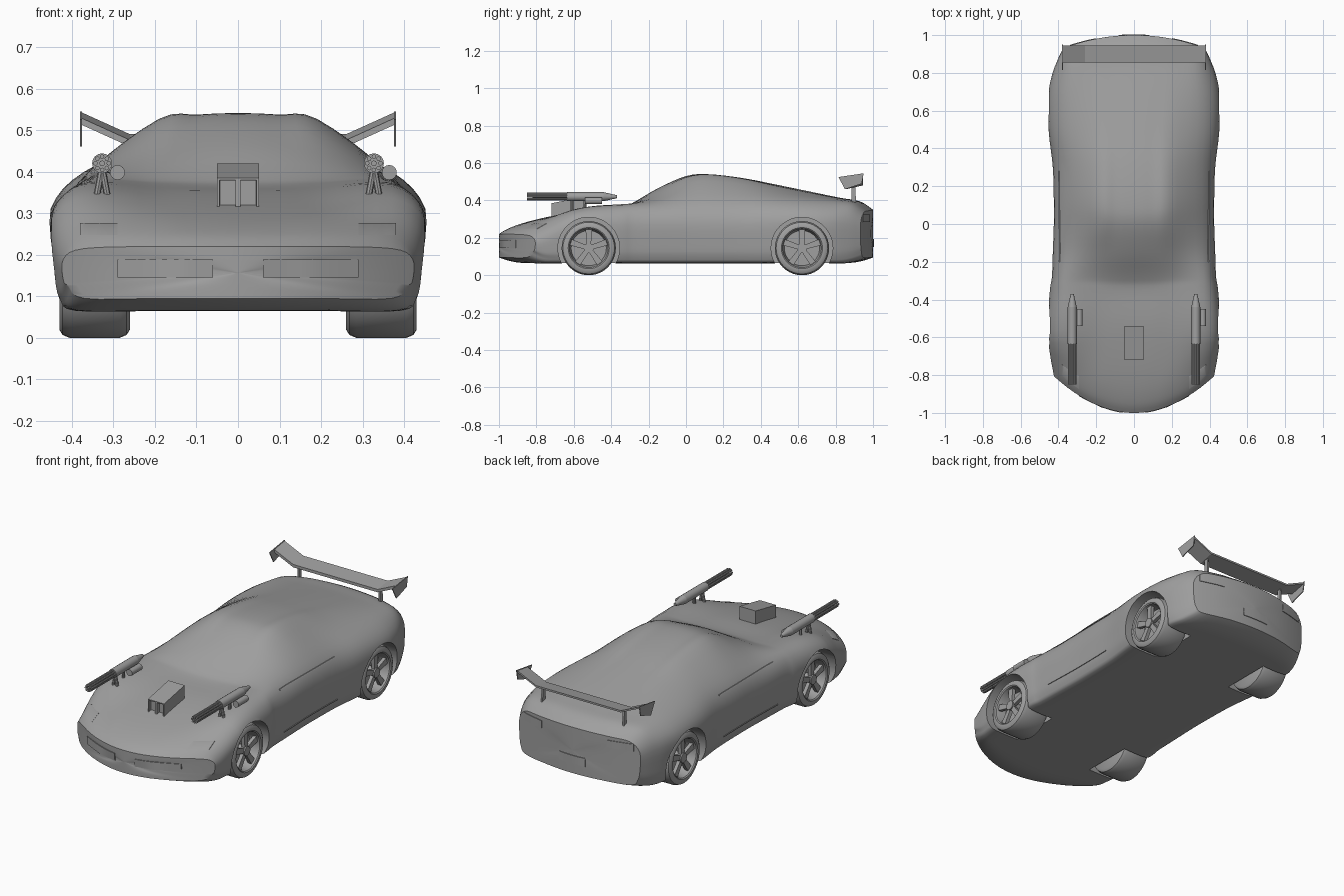
import bpy, bmesh, math
from math import sin, cos, pi
from mathutils import Vector, Matrix
from mathutils.bvhtree import BVHTree

if "Cube" in bpy.data.objects:
    bpy.data.objects.remove(bpy.data.objects["Cube"])

grey = bpy.data.materials.new("plain grey")
grey.use_nodes = True
grey.diffuse_color = (0.35, 0.35, 0.35, 1)
grey.node_tree.nodes["Principled BSDF"].inputs["Base Color"].default_value = grey.diffuse_color


def finish(name, bm, angle=35):
    bmesh.ops.recalc_face_normals(bm, faces=bm.faces)
    mesh = bpy.data.meshes.new(name)
    bm.to_mesh(mesh)
    bm.free()
    mesh.materials.append(grey)
    ob = bpy.data.objects.new(name, mesh)
    bpy.context.collection.objects.link(ob)
    smooth(ob, angle)
    return ob


def smooth(ob, angle):
    bpy.ops.object.select_all(action='DESELECT')
    ob.select_set(True)
    bpy.context.view_layer.objects.active = ob
    bpy.ops.object.shade_smooth_by_angle(angle=math.radians(angle))


def tube(bm, p, q, r1, r2=None, n=16):
    p, q = Vector(p), Vector(q)
    turn = (q - p).to_track_quat('Z', 'Y').to_matrix().to_4x4()
    bmesh.ops.create_cone(bm, cap_ends=True, segments=n, radius1=r1, radius2=r1 if r2 is None else r2,
                          depth=(q - p).length, matrix=Matrix.Translation((p + q) / 2) @ turn)


def extrude_x(bm, outline, x0, x1):
    """Solid from a (y, z) outline between two x positions."""
    ends = [[bm.verts.new((x, y, z)) for y, z in outline] for x in (x0, x1)]
    loft(bm, ends)


def loft(bm, rings, caps=True):
    n = len(rings[0])
    for a, b in zip(rings, rings[1:]):
        for i in range(n):
            bm.faces.new((a[i], a[(i + 1) % n], b[(i + 1) % n], b[i]))
    if caps:
        bm.faces.new(rings[0])
        bm.faces.new(rings[-1])


def spline(pts, steps):
    """Smooth curve through every point."""
    out = []
    for i in range(len(pts) - 1):
        b, c = pts[i], pts[i + 1]
        a = pts[i - 1] if i else b
        d = pts[min(i + 2, len(pts) - 1)]
        for k in range(steps):
            t = k / steps
            out.append([0.5 * (2 * q + (r - p) * t + (2 * p - 5 * q + 4 * r - s) * t * t
                               + (3 * q - p - 3 * r + s) * t ** 3) for p, q, r, s in zip(a, b, c, d)])
    return out + [list(pts[-1])]


# Body stations: y, roof height, roof edge x z, shoulder x z, widest x z
stations = [
    (-1, .22, .2, .22, .37, .215, .42, .19),
    (-.95, .25, .2, .25, .37, .24, .425, .2),
    (-.85, .285, .2, .285, .37, .275, .435, .23),
    (-.7, .32, .2, .32, .37, .325, .445, .27),
    (-.52, .35, .2, .352, .37, .365, .45, .3),
    (-.35, .365, .2, .37, .37, .375, .44, .3),
    (-.28, .39, .22, .385, .37, .378, .43, .3),
    (-.15, .465, .21, .44, .36, .385, .425, .3),
    (0, .53, .19, .51, .36, .395, .42, .3),
    (.12, .54, .19, .527, .36, .4, .42, .3),
    (.3, .52, .19, .507, .36, .4, .425, .3),
    (.48, .485, .2, .47, .37, .4, .445, .31),
    (.65, .45, .22, .437, .37, .395, .45, .31),
    (.82, .415, .22, .41, .35, .39, .43, .31),
    (.93, .395, .22, .392, .34, .375, .4, .3),
    (1, .35, .22, .345, .32, .335, .37, .28),
]


def body_ring(s):
    y, h, a, za, b, zb, w, zw = s
    f = .065 + .03 * max(0, (abs(y) - .85) / .15) ** 2
    half = [(0, h), (a / 2, h - (h - za) / 4), (a, za), (b, zb), (w, zw), (w, f + .45 * (zw - f)),
            (.97 * w, f + .03), (.88 * w, f), (.45 * w, f), (0, f)]
    mirrored = [(-half[1][0], half[1][1])] + half + [(-half[-2][0], half[-2][1])]
    side = spline(mirrored, 4)[4:-4]
    side[0][0] = side[-1][0] = 0
    return side + [[-x, z] for x, z in side[-2:0:-1]]


def bend(x, y):
    """Rounds the nose and tail in plan."""
    if y < -.6:
        return y + .2 * (-.6 - y) / .4 * (x / .43) ** 2
    return y - .07 * max(0, (y - .7) / .3) * (x / .38) ** 2


rings = [(s[0], body_ring(s)) for s in spline(stations, 4)]


def cap(ring):
    y, pts = ring
    mid = (pts[0][1] + min(z for x, z in pts)) / 2
    return [(y, [(x * k, mid + (z - mid) * k) for x, z in pts]) for k in (.95, .7, .4, .03)]


rings = cap(rings[0])[::-1] + rings + cap(rings[-1])
bm = bmesh.new()
loft(bm, [[bm.verts.new((x, bend(x, y), z)) for x, z in pts] for y, pts in rings])
bmesh.ops.recalc_face_normals(bm, faces=bm.faces)
surface = BVHTree.FromBMesh(bm)
body = finish("car_body", bm)

# Wheel wells
axles = (-.52, .62)
for y in axles:
    for s in (-1, 1):
        bm = bmesh.new()
        tube(bm, (s * .25, y, .145), (s * .6, y, .145), .165, n=48)
        cutter = finish("well_cutter", bm)
        cutter.hide_render = True
        mod = body.modifiers.new("well", 'BOOLEAN')
        mod.operation, mod.solver, mod.object = 'DIFFERENCE', 'EXACT', cutter
        bpy.context.view_layer.objects.active = body
        bpy.ops.object.modifier_apply(modifier=mod.name)
        bpy.data.objects.remove(cutter)
smooth(body, 35)

# Wheels
profile = [(.26, 0), (.26, .125), (.268, .138), (.285, .145), (.405, .145), (.422, .138), (.43, .125),
           (.43, .11), (.425, .104), (.41, .1), (.37, .094), (.37, 0)]
for label, y in zip(("front", "rear"), axles):
    for side, s in (("left", 1), ("right", -1)):
        bm = bmesh.new()
        n = 40
        rows = [[bm.verts.new((s * x, y + max(r, .001) * cos(2 * pi * i / n),
                               .145 + max(r, .001) * sin(2 * pi * i / n))) for i in range(n)]
                for x, r in profile]
        loft(bm, rows)
        finish(f"{label}_{side}_wheel", bm)
        bm = bmesh.new()
        tube(bm, (s * .37, y, .145), (s * .422, y, .145), .026)
        for k in range(5):
            a = pi / 2 + 2 * pi * k / 5
            quad = [(.015, -.012), (.1, -.017), (.1, .017), (.015, .012)]
            extrude_x(bm, [(y + r * cos(a) - t * sin(a), .145 + r * sin(a) + t * cos(a))
                           for r, t in quad], s * .395, s * .415)
        finish(f"{label}_{side}_spokes", bm)


# Thin plates that follow the body surface
def plate(name, axis, sign, u0, u1, z0, z1, n=8):
    bm = bmesh.new()
    layers = []
    for off in (-.004, .004):
        grid = []
        for i in range(n + 1):
            u = u0 + (u1 - u0) * i / n
            col = []
            for z in (z0, z1):
                d = Vector((-sign, 0, 0)) if axis == 'x' else Vector((0, -sign, 0))
                start = Vector((0, u, z)) if axis == 'x' else Vector((u, 0, z))
                hit = surface.ray_cast(start - d * 3, d)[0]
                col.append(bm.verts.new(hit - d * off))
            grid.append(col)
        layers.append(grid)
    inner, outer = layers
    loft(bm, [(inner[i][0], inner[i][1], outer[i][1], outer[i][0]) for i in range(n + 1)])
    finish(name, bm)


for side, s in (("left", 1), ("right", -1)):
    plate(f"{side}_headlight", 'y', -1, s * .29, s * .38, .247, .277)
    plate(f"{side}_bumper_light", 'y', -1, s * .06, s * .29, .145, .188)
    plate(f"{side}_tail_light", 'y', 1, s * .2, s * .34, .285, .325)
    plate(f"{side}_door_top_line", 'x', s, -.2, .28, .355, .36)
    plate(f"{side}_door_sill_line", 'x', s, -.2, .27, .128, .133)
plate("number_plate", 'y', 1, -.08, .08, .15, .195)

# Rear wing
bm = bmesh.new()
path = [(-.375, .52), (-.26, .468), (.26, .468), (.375, .52)]
section = [(.855, -.008), (.945, .012), (.945, .022), (.855, .008)]
loft(bm, [[bm.verts.new((x, y, z + dz)) for y, dz in section] for x, z in path])
finish("rear_wing", bm, 20)
for side, s in (("left", 1), ("right", -1)):
    bm = bmesh.new()
    extrude_x(bm, [(.815, .525), (.95, .545), (.94, .49), (.85, .46)], s * .375, s * .38)
    finish(f"{side}_wing_endplate", bm)
    bm = bmesh.new()
    extrude_x(bm, [(.885, .38), (.91, .38), (.905, .472), (.885, .472)], s * .245, s * .255)
    finish(f"{side}_wing_strut", bm)

# Hood scoop with two framed openings
bm = bmesh.new()
extrude_x(bm, [(-.72, .3), (-.72, .385), (-.54, .42), (-.54, .33)], -.05, .05)
front = min(bm.faces, key=lambda f: f.calc_center_median().y)
edges = [e for e in front.edges if abs(e.verts[0].co.x - e.verts[1].co.x) > .05]
bmesh.ops.subdivide_edges(bm, edges=edges, cuts=1)
bmesh.ops.recalc_face_normals(bm, faces=bm.faces)
faces = [f for f in bm.faces if f.normal.y < -.9]
bmesh.ops.inset_individual(bm, faces=faces, thickness=.008, depth=0)
bmesh.ops.inset_individual(bm, faces=faces, thickness=.001, depth=-.02)
finish("hood_scoop", bm)

# Hood guns
for side, s in (("left", 1), ("right", -1)):
    x, z = s * .327, .42
    bm = bmesh.new()
    for k in range(8):
        a = 2 * pi * k / 8
        px, pz = x + .016 * cos(a), z + .016 * sin(a)
        tube(bm, (px, -.85, pz), (px, -.62, pz), .0055, n=8)
    tube(bm, (x, -.82, z), (x, -.62, z), .007, n=8)
    finish(f"{side}_gun_barrels", bm)
    bm = bmesh.new()
    tube(bm, (x, -.635, z), (x, -.44, z), .024)
    tube(bm, (x, -.44, z), (x, -.37, z), .024, .008)
    finish(f"{side}_gun_body", bm)
    bm = bmesh.new()
    tube(bm, (x + .037, -.54, z - .022), (x + .037, -.45, z - .022), .018)
    tube(bm, (x, -.495, z - .01), (x + .037, -.495, z - .022), .008, n=8)
    finish(f"{side}_gun_side_tube", bm)
    bm = bmesh.new()
    for y, dx in ((-.61, -.014), (-.61, .014), (-.54, 0)):
        tube(bm, (x, y, z - .01), (x + dx, y, .335), .008, n=8)
    finish(f"{side}_gun_legs", bm)
